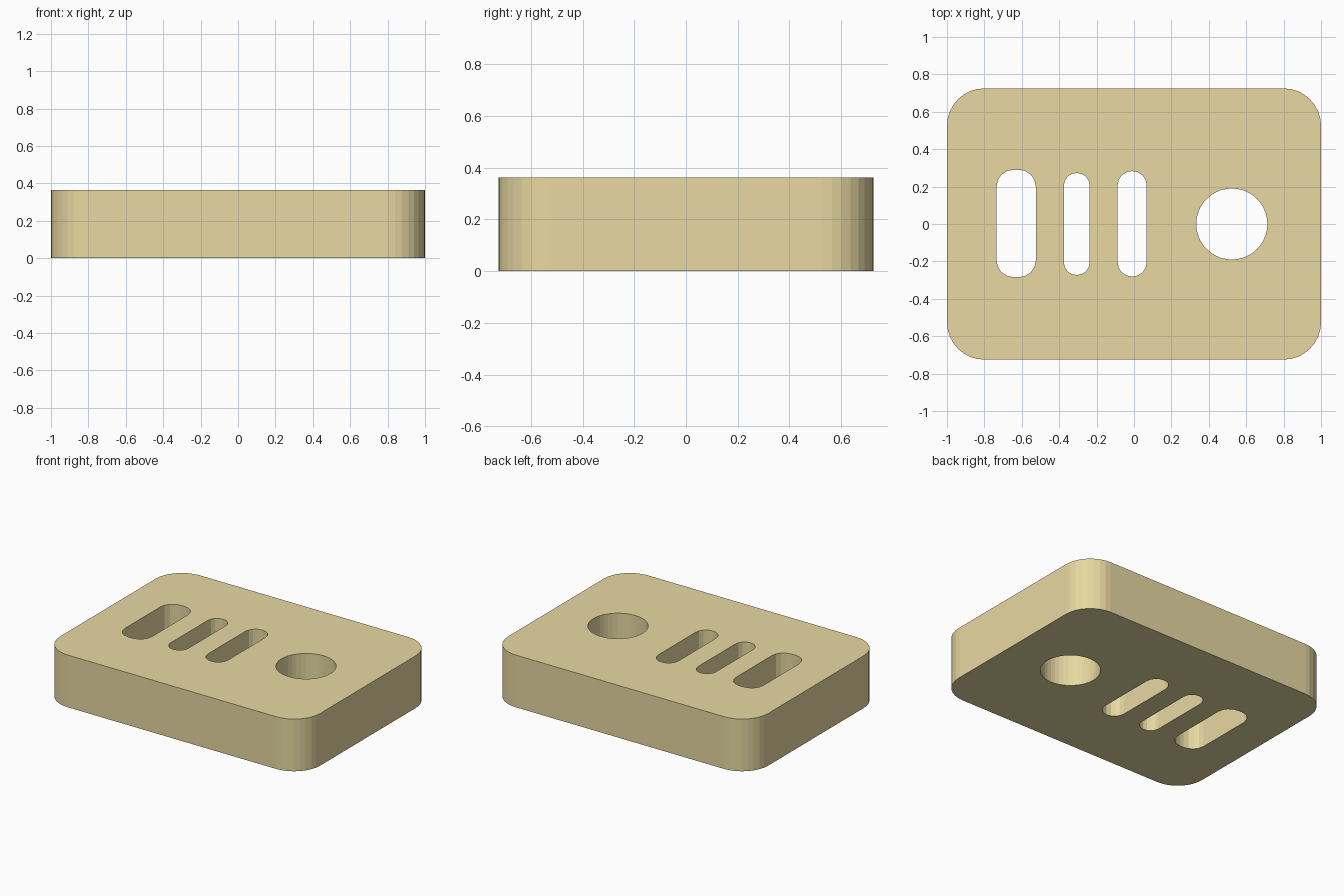
import bpy, bmesh
from math import cos, sin, pi

if "Cube" in bpy.data.objects:
    bpy.data.objects.remove(bpy.data.objects["Cube"])

HEIGHT = 0.363


def rounded_outline(cx, cy, hx, hy, r, steps):
    """Counter-clockwise rounded rectangle (a circle when r = hx = hy)."""
    pts = []
    for q, (sx, sy) in enumerate(((1, 1), (-1, 1), (-1, -1), (1, -1))):
        for i in range(steps + 1):
            a = (q + i / steps) * pi / 2
            pts.append((cx + sx * (hx - r) + r * cos(a),
                        cy + sy * (hy - r) + r * sin(a)))
    return pts


def prism(name, pts, z0, z1):
    bm = bmesh.new()
    face = bm.faces.new([bm.verts.new((x, y, z0)) for x, y in pts])
    top = bmesh.ops.extrude_face_region(bm, geom=[face])["geom"]
    bmesh.ops.translate(bm, vec=(0, 0, z1 - z0),
                        verts=[v for v in top if isinstance(v, bmesh.types.BMVert)])
    bmesh.ops.remove_doubles(bm, verts=bm.verts, dist=1e-4)
    bmesh.ops.recalc_face_normals(bm, faces=bm.faces)
    mesh = bpy.data.meshes.new(name)
    bm.to_mesh(mesh)
    bm.free()
    obj = bpy.data.objects.new(name, mesh)
    bpy.context.collection.objects.link(obj)
    return obj


# Rounded plate
plate = prism("plate", rounded_outline(0, 0, 1.0, 0.725, 0.2, 8), 0, HEIGHT)
mat = bpy.data.materials.new("tan")
mat.diffuse_color = (0.80, 0.69, 0.36, 1)
mat.use_nodes = True
mat.node_tree.nodes["Principled BSDF"].inputs["Base Color"].default_value = mat.diffuse_color
plate.data.materials.append(mat)

# Through openings: centre x, centre y, half width, half length, corner radius, steps
openings = {
    "wide_slot": (-0.63, 0.003, 0.105, 0.287, 0.09, 4),
    "narrow_slot": (-0.306, 0.0, 0.069, 0.273, 0.068, 4),
    "middle_slot": (-0.01, 0.001, 0.078, 0.282, 0.077, 4),
    "round_hole": (0.523, 0.0, 0.19, 0.19, 0.19, 10),
}
for name, dims in openings.items():
    cutter = prism(name + "_cutter", rounded_outline(*dims), -0.1, HEIGHT + 0.1)
    cutter.hide_render = True
    cut = plate.modifiers.new(name, 'BOOLEAN')
    cut.operation = 'DIFFERENCE'
    cut.solver = 'EXACT'
    cut.object = cutter
    bpy.context.view_layer.objects.active = plate
    bpy.ops.object.modifier_apply(modifier=cut.name)
    bpy.data.objects.remove(cutter, do_unlink=True)
